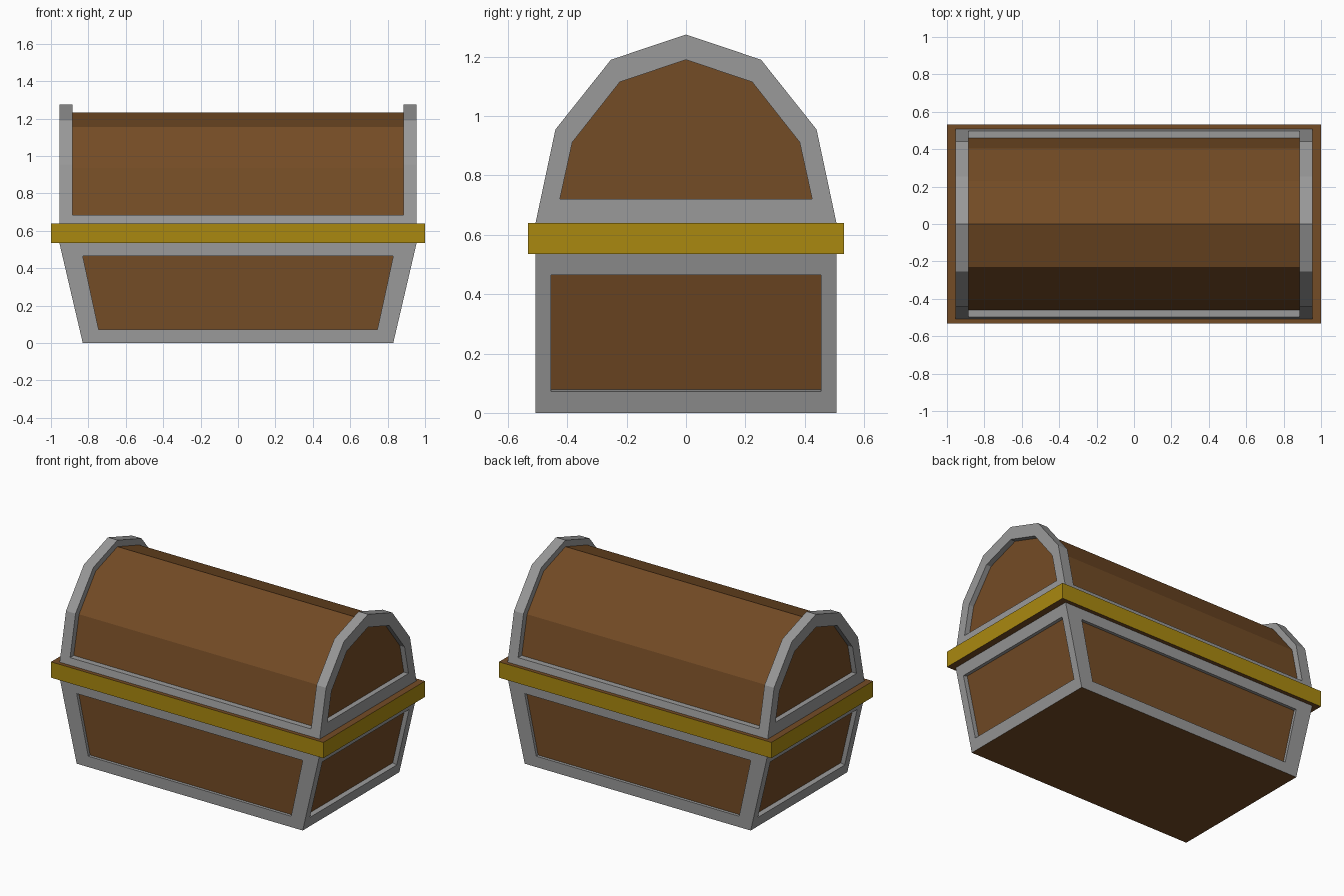
import bpy, bmesh
from mathutils import Vector, geometry

if "Cube" in bpy.data.objects:
    bpy.data.objects.remove(bpy.data.objects["Cube"])


def material(name, rgb):
    m = bpy.data.materials.new(name)
    m.diffuse_color = (*rgb, 1)
    m.use_nodes = True
    m.node_tree.nodes["Principled BSDF"].inputs["Base Color"].default_value = m.diffuse_color
    return m


METAL = material("grey metal", (0.32, 0.32, 0.32))
WOOD = material("brown wood", (0.175, 0.072, 0.019))
GOLD = material("gold", (0.40, 0.25, 0.005))


def face(bm, pts, mat):
    f = bm.faces.new([bm.verts.new(p) for p in pts])
    f.material_index = mat


def ring(bm, a, b, mat):
    """Quads joining two closed loops."""
    n = len(a)
    for i in range(n):
        j = (i + 1) % n
        face(bm, (a[i], a[j], b[j], b[i]), mat)


def panel(bm, outer, inner, depth):
    """Metal frame with a sunken wood panel, repeated on the opposite side."""
    for s in (1, -1):
        o = [Vector((s * x, s * y, z)) for x, y, z in outer]
        i = [Vector((s * x, s * y, z)) for x, y, z in inner]
        n = geometry.normal(o)
        sunk = [p - n * depth for p in i]
        ring(bm, o, i, 0)
        ring(bm, i, sunk, 0)
        face(bm, sunk, 1)


def finish(bm, name, mats):
    bmesh.ops.remove_doubles(bm, verts=bm.verts, dist=1e-5)
    me = bpy.data.meshes.new(name)
    bm.to_mesh(me)
    bm.free()
    for m in mats:
        me.materials.append(m)
    ob = bpy.data.objects.new(name, me)
    bpy.context.collection.objects.link(ob)


# Tapered base with four sunken panels and a wooden bottom
Y, Z0, Z1 = 0.507, 0.535, 0.64


def slope(z):
    return 0.83 + 0.125 * z / Z0


bm = bmesh.new()
lo, hi = 0.072, 0.465
panel(bm,
      [(-slope(0), -Y, 0), (slope(0), -Y, 0), (slope(Z0), -Y, Z0), (-slope(Z0), -Y, Z0)],
      [(-0.745, -Y, lo), (0.745, -Y, lo), (0.83, -Y, hi), (-0.83, -Y, hi)], 0.02)
panel(bm,
      [(slope(z), y, z) for y, z in ((-Y, 0), (Y, 0), (Y, Z0), (-Y, Z0))],
      [(slope(z), y, z) for y, z in ((-0.455, lo), (0.455, lo), (0.455, hi), (-0.455, hi))], 0.03)
face(bm, [(-0.83, Y, 0), (0.83, Y, 0), (0.83, -Y, 0), (-0.83, -Y, 0)], 1)
finish(bm, "base", (METAL, WOOD))

# Rim band: gold sides, wooden top and underside
bm = bmesh.new()
bmesh.ops.create_cube(bm, size=1)
for v in bm.verts:
    v.co = (v.co.x * 2, v.co.y * 1.066, (Z0 + Z1) / 2 + v.co.z * (Z1 - Z0))
bm.normal_update()
for f in bm.faces:
    f.material_index = 1 if abs(f.normal.z) > 0.5 else 0
finish(bm, "rim_band", (GOLD, WOOD))


# Barrel lid
def mirrored(half):
    """Half profile (front bottom up to the apex) to a full profile in (y, z)."""
    return half + [(-y, z) for y, z in reversed(half[:-1])]


def at(x, pts):
    return [(x, y, z) for y, z in pts]


def loop(x, pts):
    return at(x, pts) + at(-x, pts[::-1])


X, XI = 0.955, 0.885
arch = [(-0.44, 0.955), (-0.253, 1.19), (0, 1.275)]
outer = mirrored([(-Y, Z1)] + arch)
full = mirrored([(-Y, Z1), (-0.4974, 0.685)] + arch)
window = full[1:-1]
sunk = mirrored([(-0.459, 0.685), (-0.403, 0.937), (-0.229, 1.156), (0, 1.232)])
end = mirrored([(-0.425, 0.72), (-0.383, 0.912), (-0.223, 1.115), (0, 1.19)])

bm = bmesh.new()


def strip(x0, x1, pts, mat):
    for p, q in zip(pts, pts[1:]):
        face(bm, [(x0, *p), (x1, *p), (x1, *q), (x0, *q)], mat)


strip(-X, -XI, full, 0)          # end hoops
strip(XI, X, full, 0)
strip(-XI, XI, full[:2], 0)      # front and back lower bars
strip(-XI, XI, full[-2:], 0)
ring(bm, loop(XI, window), loop(XI, sunk), 0)
strip(-XI, XI, sunk, 1)          # sunken curved boards
panel(bm, at(X, outer[::-1]), at(X, end[::-1]), 0.035)
finish(bm, "lid", (METAL, WOOD))
